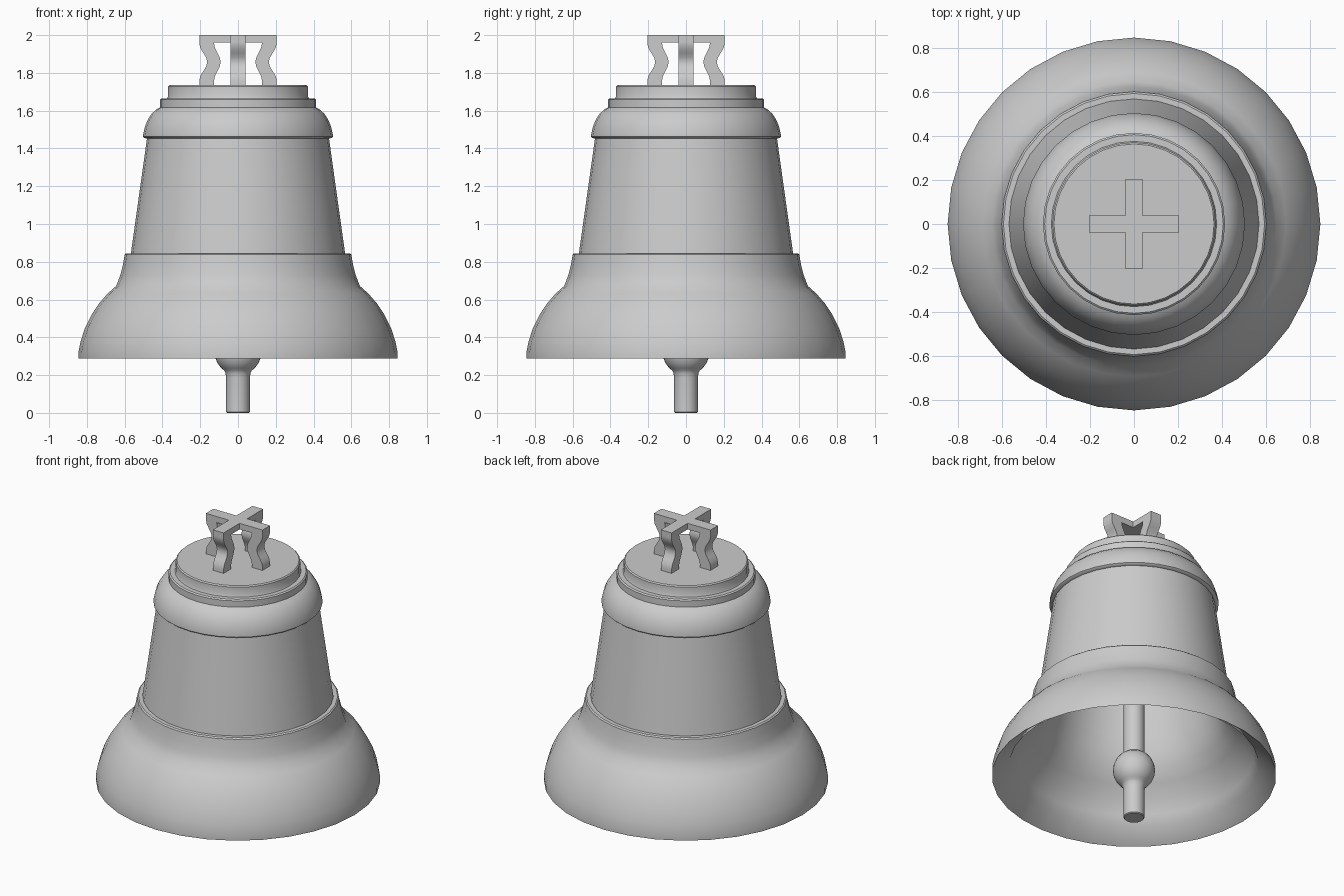
import bpy, bmesh, math

if "Cube" in bpy.data.objects:
    bpy.data.objects.remove(bpy.data.objects["Cube"])


def finish(obj, angle=35):
    bpy.ops.object.select_all(action='DESELECT')
    obj.select_set(True)
    bpy.context.view_layer.objects.active = obj
    bpy.ops.object.shade_smooth_by_angle(angle=math.radians(angle))


def make_object(name, bm):
    bmesh.ops.recalc_face_normals(bm, faces=bm.faces)
    mesh = bpy.data.meshes.new(name)
    bm.to_mesh(mesh)
    bm.free()
    obj = bpy.data.objects.new(name, mesh)
    bpy.context.collection.objects.link(obj)
    return obj


def lathe(name, profile, sides=32):
    """Revolve an (r, z) profile around z; both ends lie on the axis."""
    bm = bmesh.new()
    verts = [bm.verts.new((r, 0, z)) for r, z in profile]
    edges = [bm.edges.new(p) for p in zip(verts, verts[1:])]
    bmesh.ops.spin(bm, geom=verts + edges, cent=(0, 0, 0), axis=(0, 0, 1),
                   angle=2 * math.pi, steps=sides, use_merge=True)
    bmesh.ops.remove_doubles(bm, verts=bm.verts, dist=0.0005)
    obj = make_object(name, bm)
    finish(obj)
    return obj


# Bell shell: outer wall from crown to lip, then the hollow inside
outer = [
    (0, 1.735), (0.363, 1.735), (0.37, 1.728), (0.37, 1.675), (0.375, 1.665),
    (0.405, 1.665), (0.413, 1.658), (0.413, 1.617),
    (0.432, 1.607), (0.458, 1.583), (0.479, 1.55), (0.493, 1.515),
    (0.503, 1.47), (0.503, 1.462), (0.495, 1.455), (0.482, 1.452),
    (0.567, 0.845), (0.592, 0.845), (0.6, 0.838), (0.609, 0.785),
    (0.623, 0.73), (0.645, 0.672),
    (0.69, 0.632), (0.735, 0.58), (0.775, 0.52), (0.81, 0.45),
    (0.833, 0.38), (0.845, 0.32), (0.845, 0.288)]
inner = [
    (0.74, 0.365), (0.715, 0.43), (0.67, 0.51), (0.61, 0.58), (0.55, 0.65),
    (0.515, 0.74), (0.485, 0.84), (0.405, 1.42), (0.39, 1.5),
    (0.33, 1.57), (0, 1.6)]
lathe("bell_shell", outer + inner)

# Clapper: rod with a ball near its lower end
ball_z, ball_r = 0.325, 0.125
ball = [(ball_r * math.cos(math.radians(a)), ball_z + ball_r * math.sin(math.radians(a)))
        for a in range(-45, 61, 15)]
lathe("clapper", [(0, 0), (0.058, 0), (0.0625, 0.005), (0.0625, 0.185),
                  (0.066, 0.21), (0.074, 0.226)] + ball + [(0.0625, 1.6), (0, 1.6)])


# Crown hanger: two crossed arches with curved legs
def bow(x0, x1, z0, z1, n=8):
    """Edge of a leg running z0 -> z1, bowing from x0 inwards to x1."""
    return [(x0 + (x1 - x0) * (0.5 - 0.5 * math.cos(2 * math.pi * i / n)),
             z0 + (z1 - z0) * i / n) for i in range(n + 1)]


half = [(0.205, 2.0), (0.205, 1.965)] + bow(0.205, 0.163, 1.955, 1.76) + [(0.205, 1.73)]
half += [(0.128, 1.73)] + bow(0.128, 0.092, 1.755, 1.96)
outline = half + [(-x, z) for x, z in reversed(half)]

for name, turn in (("hanger_arch_side", 0), ("hanger_arch_front", math.pi / 2)):
    bm = bmesh.new()
    face = bm.faces.new([bm.verts.new((x, -0.039, z)) for x, z in outline])
    ext = bmesh.ops.extrude_face_region(bm, geom=[face])
    moved = [v for v in ext["geom"] if isinstance(v, bmesh.types.BMVert)]
    bmesh.ops.translate(bm, verts=moved, vec=(0, 0.078, 0))
    arch = make_object(name, bm)
    arch.rotation_euler.z = turn
    finish(arch)
